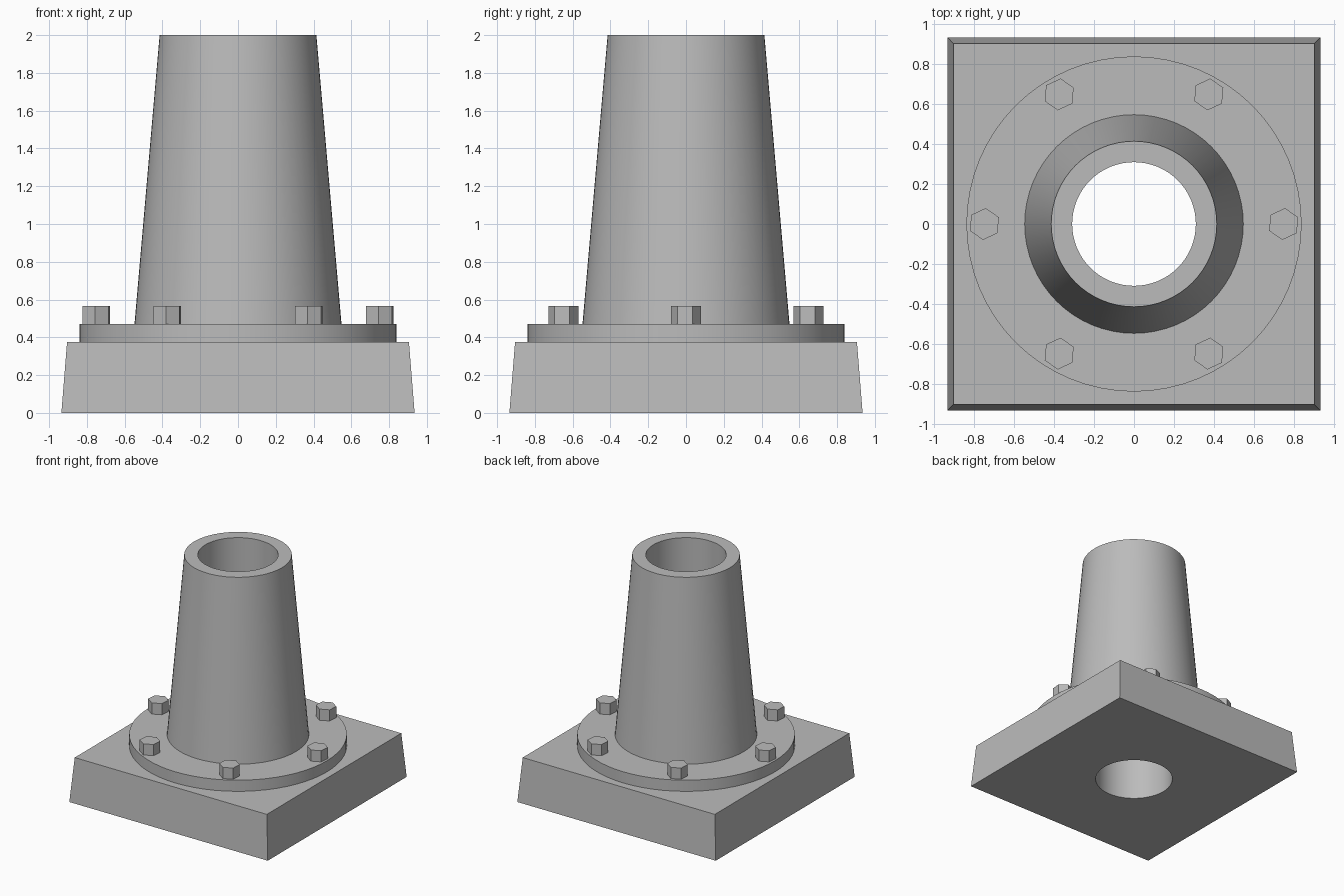
import bpy, bmesh, math

cube = bpy.data.objects.get("Cube")
if cube:
    bpy.data.objects.remove(cube)

BORE = 0.31
BASE_TOP, FLANGE_TOP, TOP = 0.375, 0.47, 2.0

metal = bpy.data.materials.new("plain grey")
metal.use_nodes = True
metal.diffuse_color = (0.5, 0.5, 0.5, 1)
metal.node_tree.nodes["Principled BSDF"].inputs["Base Color"].default_value = (0.5, 0.5, 0.5, 1)


def frustum(name, sides, r_low, r_high, z_low, z_high, x=0, y=0, turn=0):
    bpy.ops.mesh.primitive_cone_add(
        vertices=sides, radius1=r_low, radius2=r_high, depth=z_high - z_low,
        location=(x, y, (z_low + z_high) / 2), rotation=(0, 0, turn))
    obj = bpy.context.object
    obj.name = name
    obj.data.materials.append(metal)
    return obj


def ring(name, profile, sides):
    """Revolve a closed (radius, height) outline around z."""
    bm = bmesh.new()
    loops = []
    for i in range(sides):
        a = 2 * math.pi * i / sides
        loops.append([bm.verts.new((r * math.cos(a), r * math.sin(a), z)) for r, z in profile])
    n = len(profile)
    for i in range(sides):
        p, q = loops[i], loops[(i + 1) % sides]
        for j in range(n):
            k = (j + 1) % n
            bm.faces.new((p[j], q[j], q[k], p[k]))
    bmesh.ops.recalc_face_normals(bm, faces=bm.faces)
    mesh = bpy.data.meshes.new(name)
    bm.to_mesh(mesh)
    bm.free()
    obj = bpy.data.objects.new(name, mesh)
    bpy.context.collection.objects.link(obj)
    obj.data.materials.append(metal)
    bpy.ops.object.select_all(action="DESELECT")
    obj.select_set(True)
    bpy.context.view_layer.objects.active = obj
    bpy.ops.object.shade_smooth_by_angle(angle=math.radians(35))
    return obj


# Tapered square base with the bore cut through
base = frustum("base_block", 4, 0.935 * math.sqrt(2), 0.905 * math.sqrt(2),
               0, BASE_TOP, turn=math.pi / 4)
cutter = frustum("bore_cutter", 64, BORE, BORE, -0.2, 0.8)
cutter.hide_render = True
cut = base.modifiers.new("bore", "BOOLEAN")
cut.operation = "DIFFERENCE"
cut.solver = "EXACT"
cut.object = cutter
bpy.context.view_layer.objects.active = base
bpy.ops.object.modifier_apply(modifier=cut.name)
bpy.data.objects.remove(cutter)
bpy.ops.object.select_all(action="DESELECT")
base.select_set(True)
bpy.ops.object.shade_smooth_by_angle(angle=math.radians(30))

# Round flange and hollow tapered column
ring("flange", [(BORE, BASE_TOP), (0.84, BASE_TOP), (0.84, FLANGE_TOP), (BORE, FLANGE_TOP)], 64)
ring("tapered_column", [(BORE, FLANGE_TOP), (0.548, FLANGE_TOP), (0.415, TOP), (BORE, TOP)], 64)

# Six hexagonal bolt heads around the flange
for i in range(6):
    a = i * math.pi / 3
    frustum(f"bolt_{i + 1}", 6, 0.08, 0.08, FLANGE_TOP, 0.565,
            0.75 * math.cos(a), 0.75 * math.sin(a), math.radians(-5))
